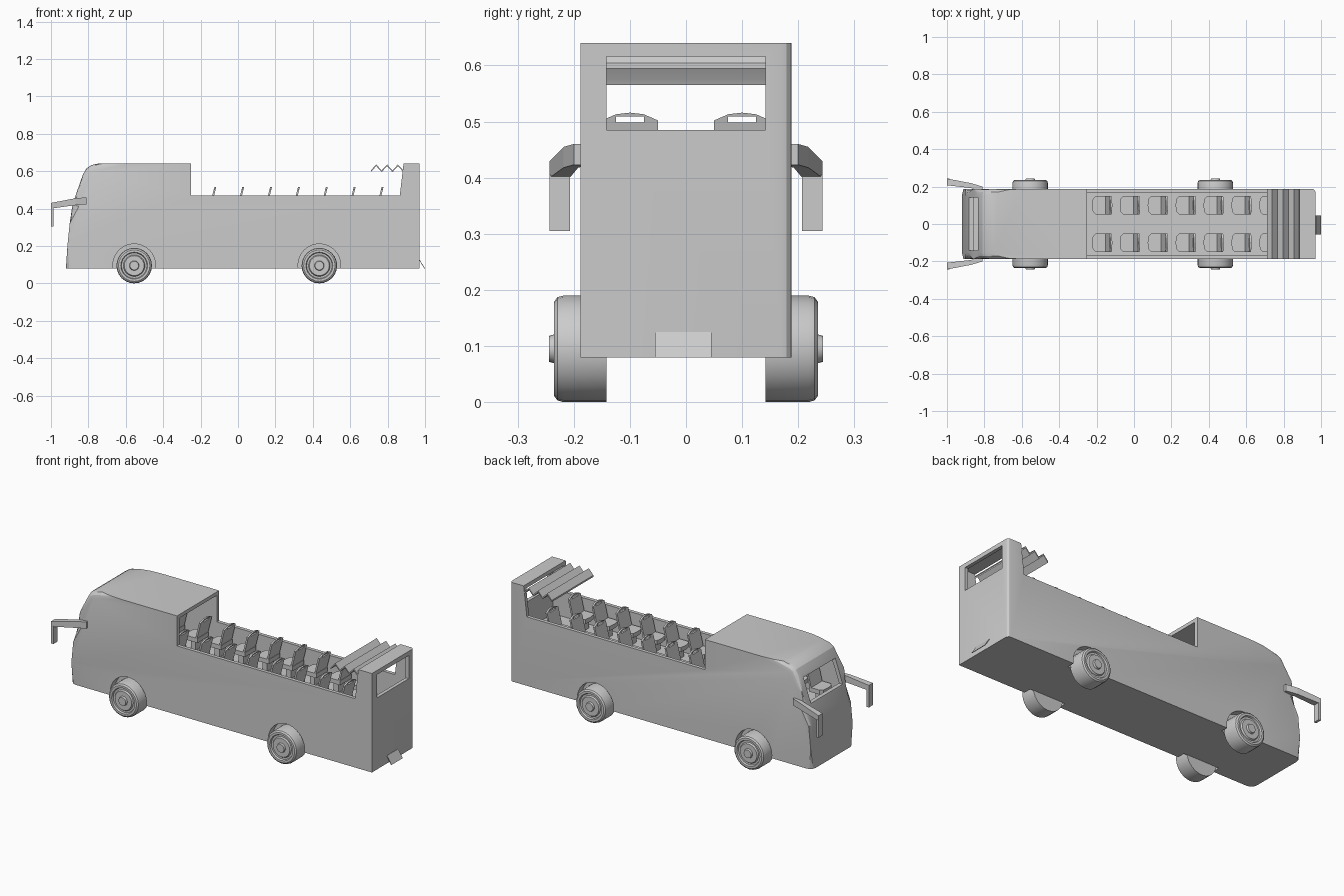
import bpy, bmesh, math
from mathutils import Matrix

if "Cube" in bpy.data.objects:
    bpy.data.objects.remove(bpy.data.objects["Cube"])


def finish(name, bm, smooth=False):
    bmesh.ops.recalc_face_normals(bm, faces=bm.faces[:])
    me = bpy.data.meshes.new(name)
    bm.to_mesh(me)
    bm.free()
    ob = bpy.data.objects.new(name, me)
    bpy.context.collection.objects.link(ob)
    if smooth:
        activate(ob)
        bpy.ops.object.shade_smooth_by_angle(angle=math.radians(25))
    return ob


def activate(ob):
    bpy.ops.object.select_all(action='DESELECT')
    ob.select_set(True)
    bpy.context.view_layer.objects.active = ob


def add_loft(bm, sections):
    # closed skin through matching rings of points
    rings = [[bm.verts.new(p) for p in s] for s in sections]
    n = len(rings[0])
    for a, b in zip(rings, rings[1:]):
        for i in range(n):
            bm.faces.new((a[i], a[(i + 1) % n], b[(i + 1) % n], b[i]))
    bm.faces.new(rings[0])
    bm.faces.new(rings[-1])


def add_prism(bm, pts, y0, y1):
    add_loft(bm, [[(x, y, z) for x, z in pts] for y in (y0, y1)])


def add_box(bm, x0, x1, y0, y1, z0, z1):
    add_prism(bm, [(x0, z0), (x1, z0), (x1, z1), (x0, z1)], y0, y1)


def cut(ob, bm):
    cutter = finish("cutter", bm)
    activate(ob)
    mod = ob.modifiers.new("cut", 'BOOLEAN')
    mod.operation = 'DIFFERENCE'
    mod.solver = 'EXACT'
    mod.object = cutter
    bpy.ops.object.modifier_apply(modifier=mod.name)
    bpy.data.objects.remove(cutter, do_unlink=True)


# bus body: side profile with rounded front and rear corners
profile = [(-.92, .08), (-.912, .2), (-.9, .32), (-.885, .42), (-.858, .5),
           (-.83, .58), (-.81, .615), (-.785, .632), (-.75, .64), (-.25, .64),
           (-.25, .47), (.865, .47), (.885, .64), (.97, .64), (.97, .08)]
bm = bmesh.new()
add_prism(bm, profile, -.188, .188)


def corner(e, front):
    a, b = (v.co for v in e.verts)
    if abs(a.y - b.y) > .01:
        return False
    if front:
        return max(a.x, b.x) < -.74
    return min(a.x, b.x) > .96


for front, size in ((True, .035), (False, .018)):
    edges = [e for e in bm.edges if corner(e, front)]
    bmesh.ops.bevel(bm, geom=edges, offset=size, segments=3, profile=.5, affect='EDGES')
body = finish("bus_body", bm)

# hollow passenger deck
bm = bmesh.new()
add_prism(bm, [(-.88, .33), (-.862, .42), (-.835, .5), (-.806, .575), (-.78, .612),
               (-.75, .62), (.95, .62), (.95, .33)], -.168, .168)
cut(body, bm)

# windscreen and rear window openings
bm = bmesh.new()
add_box(bm, -1.1, -.78, -.142, .142, .43, .565)
add_box(bm, .9, 1.1, -.142, .142, .485, .616)
cut(body, bm)

# wheel arches
WHEELS = (-.555, .435)
bm = bmesh.new()
for wx in WHEELS:
    for s in (-1, 1):
        m = Matrix.Translation((wx, s * .22, .097)) @ Matrix.Rotation(math.pi / 2, 4, 'X')
        bmesh.ops.create_cone(bm, cap_ends=True, segments=32, radius1=.114,
                              radius2=.114, depth=.15, matrix=m)
cut(body, bm)
activate(body)
bpy.ops.object.shade_smooth_by_angle(angle=math.radians(25))

# wheels: turned profile of (radius, distance from centre line)
tread = [(.095, .142), (.095, .218), (.092, .229), (.084, .235), (.072, .235),
         (.068, .226), (.058, .226), (.053, .234), (.026, .234), (.023, .244)]
N = 24
for wx in WHEELS:
    for s in (-1, 1):
        bm = bmesh.new()
        add_loft(bm, [[(wx + r * math.cos(2 * math.pi * i / N), s * y,
                        .095 + r * math.sin(2 * math.pi * i / N)) for i in range(N)]
                      for r, y in tread])
        finish("wheel", bm, True)

# mirrors on drooping arms
arm = [(-.81, .17, .2, .423, .46), (-.87, .192, .218, .418, .455), (-1, .207, .243, .4, .43)]
for s in (-1, 1):
    bm = bmesh.new()
    add_loft(bm, [[(x, s * a, lo), (x, s * b, lo), (x, s * b, hi), (x, s * a, hi)]
                  for x, a, b, lo, hi in arm])
    add_box(bm, -1, -.986, s * .207, s * .243, .305, .405)
    finish("side_mirror", bm)

# folded canvas roof
zig = [(.71 + i * .029, .636 if i % 2 else .604) for i in range(7)]
bm = bmesh.new()
add_prism(bm, zig + [(x, z - .009) for x, z in reversed(zig)], -.186, .186)
finish("folding_roof", bm)

# rear plate
bm = bmesh.new()
add_prism(bm, [(.968, .125), (.972, .125), (1, .08), (.996, .08)], -.055, .045)
finish("rear_plate", bm)

# seat: cushion, leaning back with grab handle, pedestal
bm = bmesh.new()
cushion = [(.0, -.05), (-.065, -.05), (-.08, -.035), (-.085, 0),
           (-.08, .035), (-.065, .05), (0, .05)]
add_loft(bm, [[(x, y, z) for x, y in cushion] for z in (.385, .41)])
lean = lambda z: (z - .4) * .25 - .015
back = [(-.05, .39), (-.05, .502), (-.025, .513), (-.025, .498),
        (.025, .498), (.025, .513), (.05, .502), (.05, .39)]
handle = [(-.025, .509), (-.025, .513), (0, .516), (.025, .513), (.025, .509)]
for outline in (back, handle):
    add_loft(bm, [[(lean(z) + d, y, z) for y, z in outline] for d in (0, .01)])
add_box(bm, -.055, -.025, -.03, .03, .33, .385)
seat = finish("seat", bm)
mesh = seat.data
bpy.data.objects.remove(seat)
for i in range(-4, 7):
    for y in (-.1, .1):
        ob = bpy.data.objects.new("seat", mesh)
        ob.location = (-.14 + i * .149, y, 0)
        bpy.context.collection.objects.link(ob)
